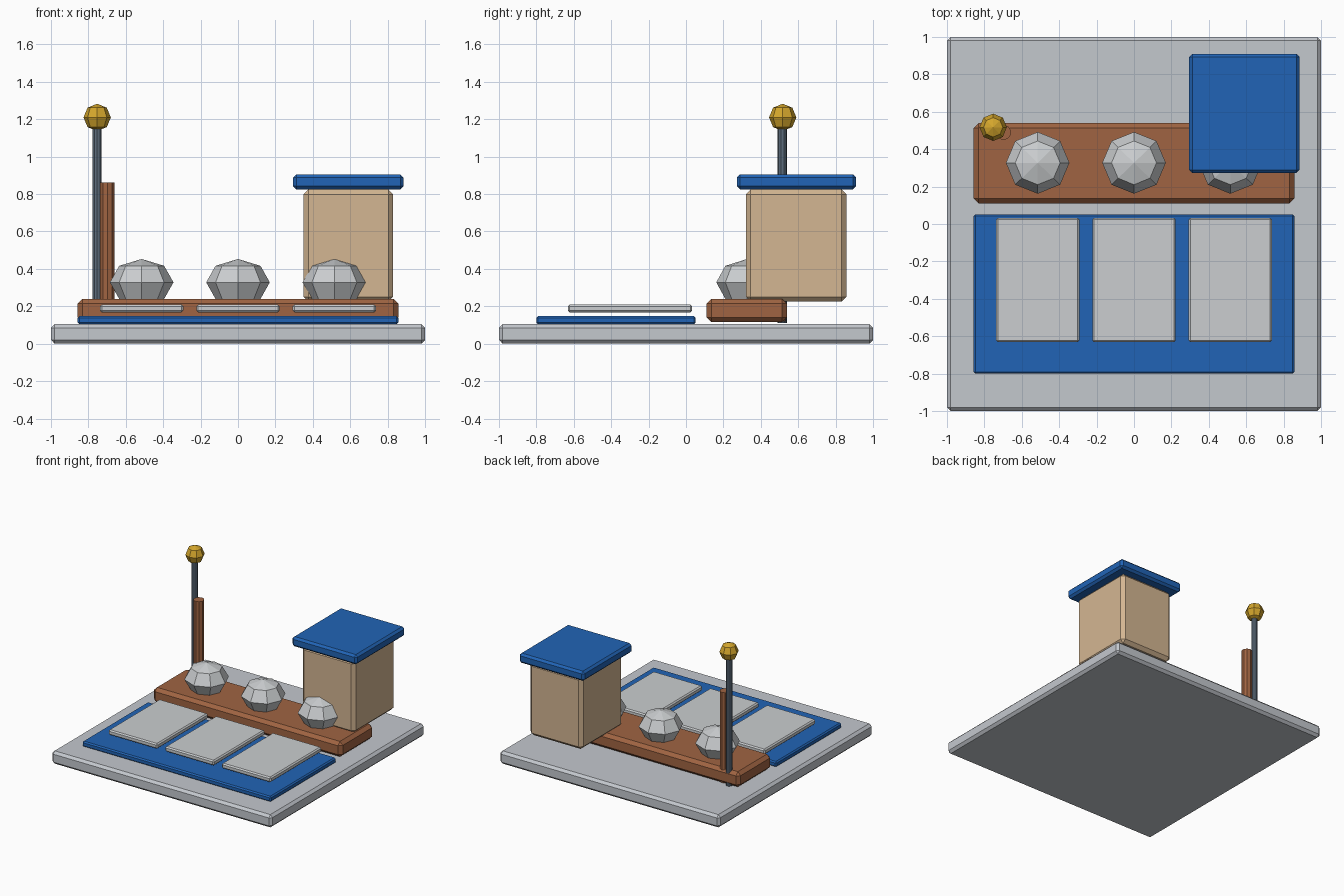
import bpy, bmesh
from mathutils import Matrix

if "Cube" in bpy.data.objects:
    bpy.data.objects.remove(bpy.data.objects["Cube"])


def material(name, rgb):
    # sRGB 0-255 to linear
    m = bpy.data.materials.new(name)
    lin = [((c / 255 + 0.055) / 1.055) ** 2.4 for c in rgb]
    m.diffuse_color = (*lin, 1)
    m.use_nodes = True
    m.node_tree.nodes["Principled BSDF"].inputs["Base Color"].default_value = m.diffuse_color
    return m


STONE = material("pale grey stone", (196, 200, 206))
SILVER = material("silver grey", (203, 206, 208))
BLUE = material("blue", (33, 100, 182))
WOOD = material("brown wood", (160, 100, 66))
TAN = material("tan plaster", (212, 182, 146))
GOLD = material("gold", (212, 166, 44))
STEEL = material("dark steel", (92, 108, 124))


def finish(bm, name, mat):
    mesh = bpy.data.meshes.new(name)
    bm.to_mesh(mesh)
    bm.free()
    mesh.materials.append(mat)
    ob = bpy.data.objects.new(name, mesh)
    bpy.context.collection.objects.link(ob)
    return ob


def box(name, x, y, z, mat, chamfer):
    # chamfered box given by its (min, max) range on each axis
    bm = bmesh.new()
    mid = [(a + b) / 2 for a, b in (x, y, z)]
    size = [b - a for a, b in (x, y, z)]
    bmesh.ops.create_cube(bm, size=1, matrix=Matrix.Translation(mid) @ Matrix.Diagonal((*size, 1)))
    bmesh.ops.bevel(bm, geom=bm.edges[:], offset=chamfer, segments=1, affect='EDGES')
    return finish(bm, name, mat)


def post(name, x, y, z0, z1, r, mat):
    bm = bmesh.new()
    bmesh.ops.create_cone(bm, cap_ends=True, segments=10, radius1=r, radius2=r, depth=z1 - z0,
                          matrix=Matrix.Translation((x, y, (z0 + z1) / 2)))
    return finish(bm, name, mat)


def ball(name, centre, radii, mat):
    bm = bmesh.new()
    bmesh.ops.create_uvsphere(bm, u_segments=8, v_segments=4, radius=1,
                              matrix=Matrix.Translation(centre) @ Matrix.Diagonal((*radii, 1)))
    return finish(bm, name, mat)


# Ground slab, mat and raised bed
box("base_slab", (-1, 1), (-1, 1), (0, 0.105), STONE, 0.02)
box("blue_mat", (-0.857, 0.857), (-0.80, 0.052), (0.103, 0.148), BLUE, 0.01)
box("wooden_platform", (-0.857, 0.857), (0.11, 0.54), (0.115, 0.24), WOOD, 0.026)

# Three panels with a faceted dome behind each
for i, x in enumerate((-0.515, 0, 0.515)):
    box(f"panel_{i + 1}", (x - 0.223, x + 0.223), (-0.632, 0.033), (0.167, 0.21), SILVER, 0.01)
    ball(f"dome_{i + 1}", (x, 0.327, 0.328), (0.17, 0.165, 0.125), SILVER)

# Small tower with a flat roof
box("tower", (0.35, 0.83), (0.32, 0.857), (0.225, 0.825), TAN, 0.026)
box("tower_roof", (0.295, 0.885), (0.272, 0.91), (0.825, 0.905), BLUE, 0.017)

# Mast with finial, beside a wooden post
post("mast", -0.753, 0.515, 0.11, 1.17, 0.025, STEEL)
post("wooden_post", -0.698, 0.49, 0.12, 0.862, 0.041, WOOD)
ball("mast_finial", (-0.753, 0.517, 1.21), (0.073, 0.073, 0.073), GOLD)
